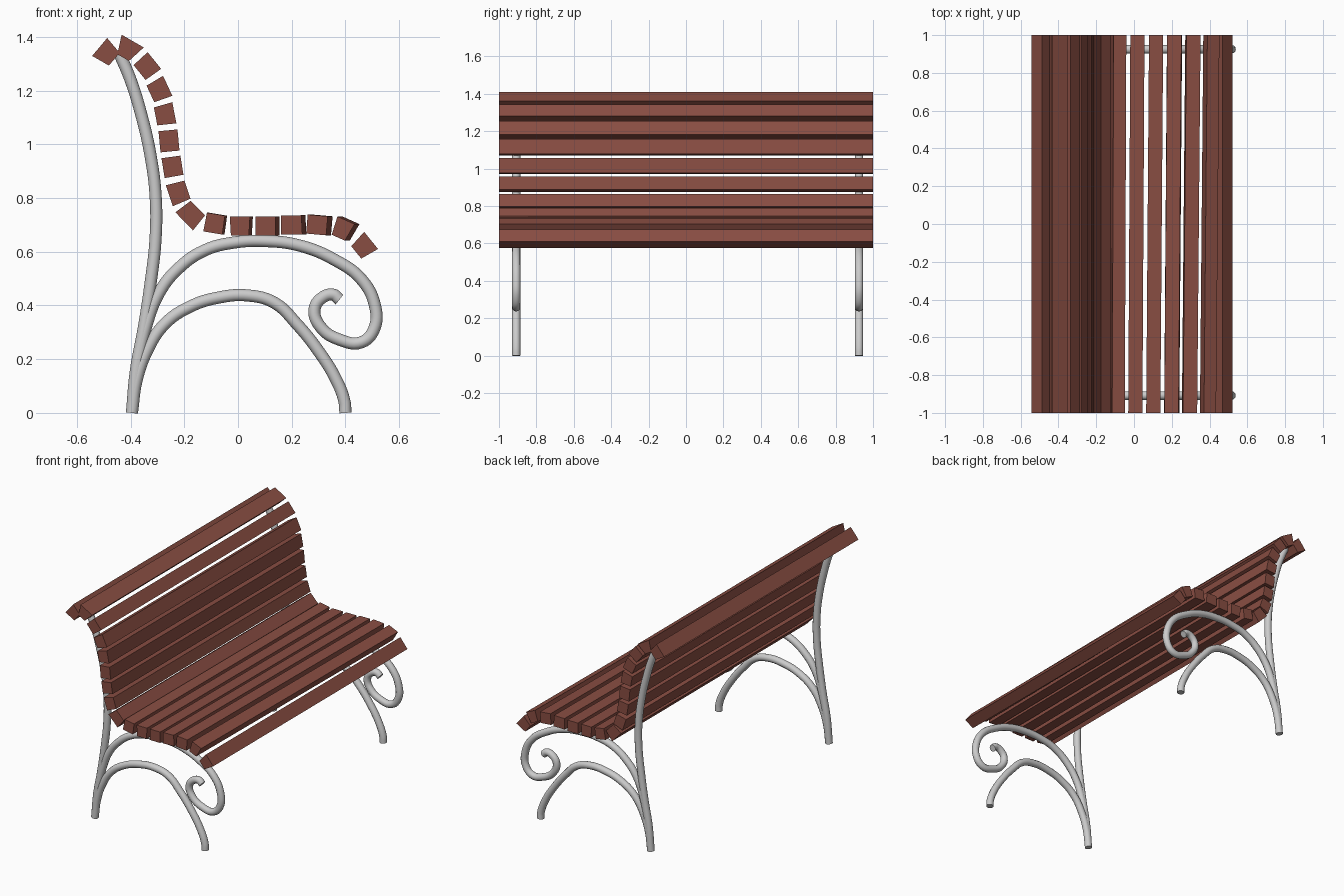
import bpy
from math import sin, cos, radians

if "Cube" in bpy.data.objects:
    bpy.data.objects.remove(bpy.data.objects["Cube"])

wood = bpy.data.materials.new("red_brown_wood")
wood.diffuse_color = (0.25, 0.075, 0.055, 1)
wood.use_nodes = True
wood.node_tree.nodes["Principled BSDF"].inputs["Base Color"].default_value = wood.diffuse_color


def tube(name, points, y, radius=0.0225):
    """Smooth round bar through (x, z) points, converted to mesh."""
    cu = bpy.data.curves.new(name, 'CURVE')
    cu.dimensions = '3D'
    cu.bevel_depth = radius
    cu.bevel_resolution = 4
    cu.resolution_u = 6
    cu.use_fill_caps = True
    sp = cu.splines.new('BEZIER')
    sp.bezier_points.add(len(points) - 1)
    for bp, (x, z) in zip(sp.bezier_points, points):
        bp.co = (x, y, z)
        bp.handle_left_type = bp.handle_right_type = 'AUTO'
    ob = bpy.data.objects.new(name, cu)
    bpy.context.collection.objects.link(ob)
    bpy.ops.object.select_all(action='DESELECT')
    bpy.context.view_layer.objects.active = ob
    ob.select_set(True)
    bpy.ops.object.convert(target='MESH')
    bpy.ops.object.shade_smooth_by_angle(angle=radians(40))


def slat(name, x, z, angle, outer, inner, skew, thick=0.071):
    """Long plank with a tapered section; the outer face is the sitting side."""
    a = radians(angle)
    t, n = (cos(a), sin(a)), (-sin(a), cos(a))
    section = [(-inner / 2, -thick / 2), (inner / 2, -thick / 2),
               (outer / 2, thick / 2), (-outer / 2, thick / 2)]
    verts = [(x + u * t[0] + v * n[0] + dx, y, z + u * t[1] + v * n[1])
             for y, dx in ((-1, 0), (1, skew)) for u, v in section]
    faces = [(0, 1, 2, 3), (7, 6, 5, 4)]
    faces += [(i, i + 4, (i + 1) % 4 + 4, (i + 1) % 4) for i in range(4)]
    me = bpy.data.meshes.new(name)
    me.from_pydata(verts, [], faces)
    me.materials.append(wood)
    bpy.context.collection.objects.link(bpy.data.objects.new(name, me))


# Slats from the top of the back to the front of the seat:
# x, z, angle, outer width, inner width, sideways skew at far end
back = [
    (-.488, 1.340, 50, .087, .062, 0),
    (-.410, 1.354, -30, .095, .050, 0),
    (-.339, 1.290, -51, .080, .071, 0),
    (-.294, 1.203, -65, .082, .068, 0),
    (-.272, 1.111, -79, .080, .068, 0),
    (-.257, 1.013, -84.5, .079, .079, 0),
    (-.244, 0.917, -81, .072, .075, 0),
    (-.222, 0.820, -71.5, .071, .082, 0),
]
seat = [
    (-.175, 0.738, -46, .076, .094, 0),
    (-.088, 0.705, -9.5, .068, .072, .008),
    (.007, 0.696, 0, .075, .067, .011),
    (.102, 0.696, 0, .075, .075, .015),
    (.199, 0.700, 1, .075, .080, .015),
    (.294, 0.700, -5, .075, .075, .018),
    (.388, 0.685, -24, .070, .054, .018),
    (.468, 0.620, -51, .082, .059, 0),
]
for part, rows in (("back_slat", back), ("seat_slat", seat)):
    for i, row in enumerate(rows, 1):
        slat(f"{part}_{i}", *row)

# Metal end frames: back post, scrolled seat arch, lower leg arch
post = [(-.395, 0), (-.38, .16), (-.352, .31), (-.326, .48), (-.307, .65),
        (-.307, .81), (-.326, .96), (-.36, 1.11), (-.40, 1.24), (-.44, 1.335)]
scroll = [(-.395, 0), (-.375, .17), (-.34, .33), (-.292, .45), (-.225, .535),
          (-.125, .605), (-.01, .635), (.10, .64), (.23, .623), (.36, .57),
          (.46, .497), (.51, .40), (.508, .315), (.46, .263), (.38, .272),
          (.31, .317), (.285, .385), (.315, .43), (.355, .44), (.378, .422)]
arch = [(-.395, 0), (-.378, .12), (-.337, .235), (-.274, .33), (-.18, .395),
        (-.07, .43), (.04, .437), (.136, .41), (.22, .33), (.30, .23),
        (.365, .125), (.397, .04), (.40, 0)]
for side, y in (("near", -.908), ("far", .925)):
    tube(f"back_post_{side}", post, y)
    tube(f"seat_scroll_{side}", scroll, y)
    tube(f"leg_arch_{side}", arch, y)
